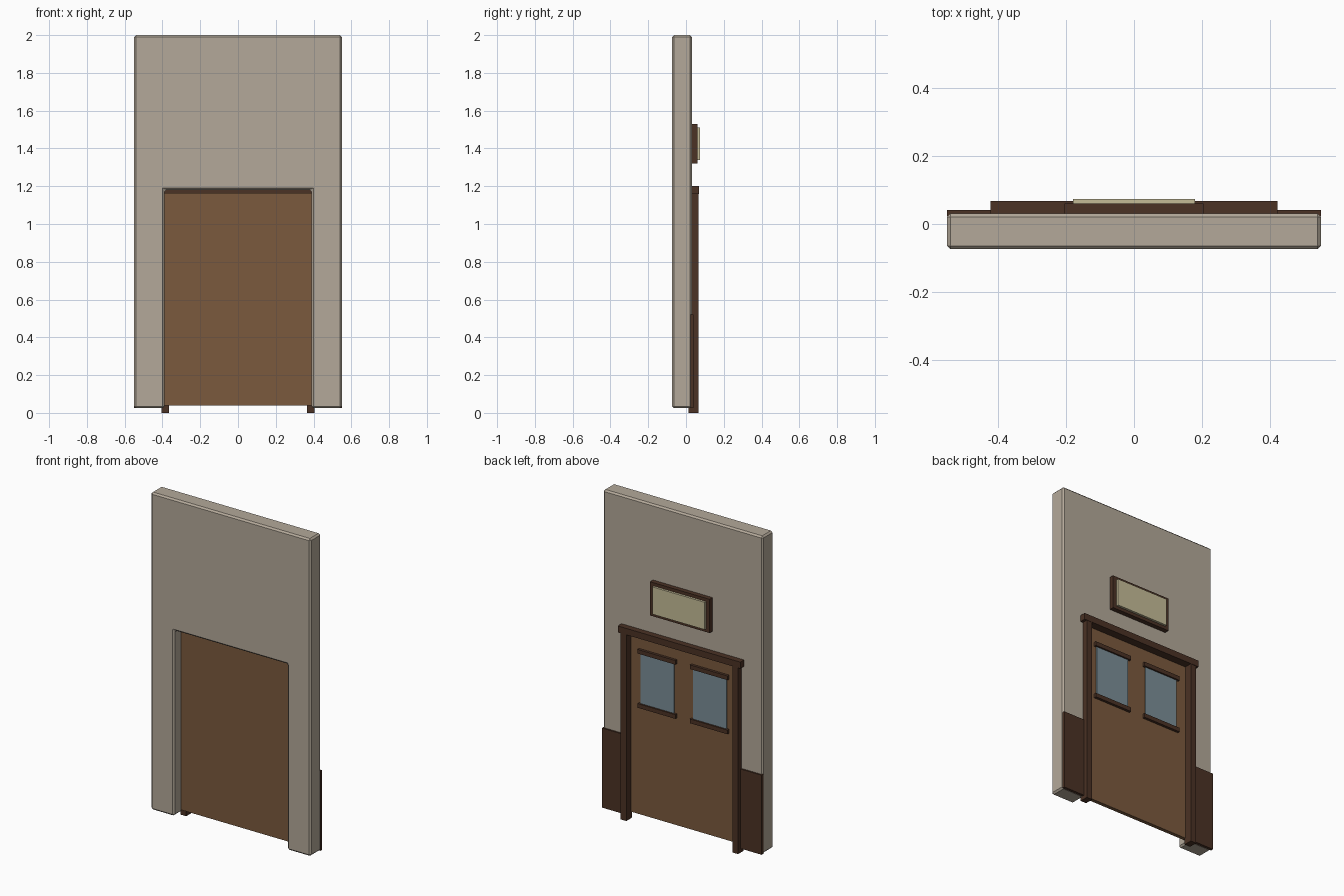
import bpy, bmesh

if "Cube" in bpy.data.objects:
    bpy.data.objects.remove(bpy.data.objects["Cube"])


def material(name, rgb):
    # 8-bit display colour to linear
    m = bpy.data.materials.new(name)
    m.diffuse_color = [(c / 255) ** 2.2 for c in rgb] + [1]
    m.use_nodes = True
    m.node_tree.nodes["Principled BSDF"].inputs["Base Color"].default_value = m.diffuse_color
    return m


PLASTER = material("plaster", (178, 167, 152))
DOOR = material("door_wood", (122, 90, 64))
TRIM = material("dark_wood", (76, 53, 41))
GLASS = material("glass", (122, 141, 150))
CREAM = material("cream", (196, 187, 150))


def finish(name, bm, mat, bevel=0):
    bmesh.ops.recalc_face_normals(bm, faces=bm.faces)
    me = bpy.data.meshes.new(name)
    bm.to_mesh(me)
    bm.free()
    me.materials.append(mat)
    ob = bpy.data.objects.new(name, me)
    bpy.context.collection.objects.link(ob)
    if bevel:
        mod = ob.modifiers.new("bevel", "BEVEL")
        mod.width = bevel
        mod.segments = 1
    return ob


def box(name, x, y, z, mat):
    bm = bmesh.new()
    bmesh.ops.create_cube(bm, size=1)
    for v in bm.verts:
        for i, (lo, hi) in enumerate((x, y, z)):
            v.co[i] = lo if v.co[i] < 0 else hi
    return finish(name, bm, mat)


# Wall: arch-shaped profile extruded through its thickness, chamfered edges
half = [(0.39, 1.18), (0.39, 0.025), (0.55, 0.025), (0.55, 2.0)]
outline = half + [(-x, z) for x, z in reversed(half)]
bm = bmesh.new()
face = bm.faces.new([bm.verts.new((x, -0.074, z)) for x, z in outline])
ext = bmesh.ops.extrude_face_region(bm, geom=[face])
for v in ext["geom"]:
    if isinstance(v, bmesh.types.BMVert):
        v.co.y = 0.031
finish("wall", bm, PLASTER, 0.01)

# Door leaf and header
box("door", (-0.39, 0.39), (-0.005, 0.018), (0.04, 1.165), DOOR)
box("door_header", (-0.422, 0.422), (0.012, 0.068), (1.16, 1.2), TRIM)

# Sign box above the door
box("sign_frame", (-0.205, 0.205), (0.025, 0.06), (1.32, 1.53), TRIM)
box("sign_panel", (-0.18, 0.18), (0.05, 0.074), (1.34, 1.51), CREAM)

# Mirrored parts: jambs, wainscot, windows with top and bottom rails
for side, s in (("left", -1), ("right", 1)):
    def span(a, b):
        return tuple(sorted((s * a, s * b)))

    box(f"door_jamb_{side}", span(0.365, 0.405), (0.012, 0.066), (0, 1.17), TRIM)
    box(f"wainscot_{side}", span(0.395, 0.55), (0.024, 0.041), (0.025, 0.52), TRIM)
    box(f"window_glass_{side}", span(0.065, 0.295), (0.01, 0.024), (0.72, 1.06), GLASS)
    for part, z in (("sill", 0.708), ("lintel", 1.045)):
        box(f"window_{part}_{side}", span(0.05, 0.31), (0.01, 0.034), (z, z + 0.026), TRIM)
